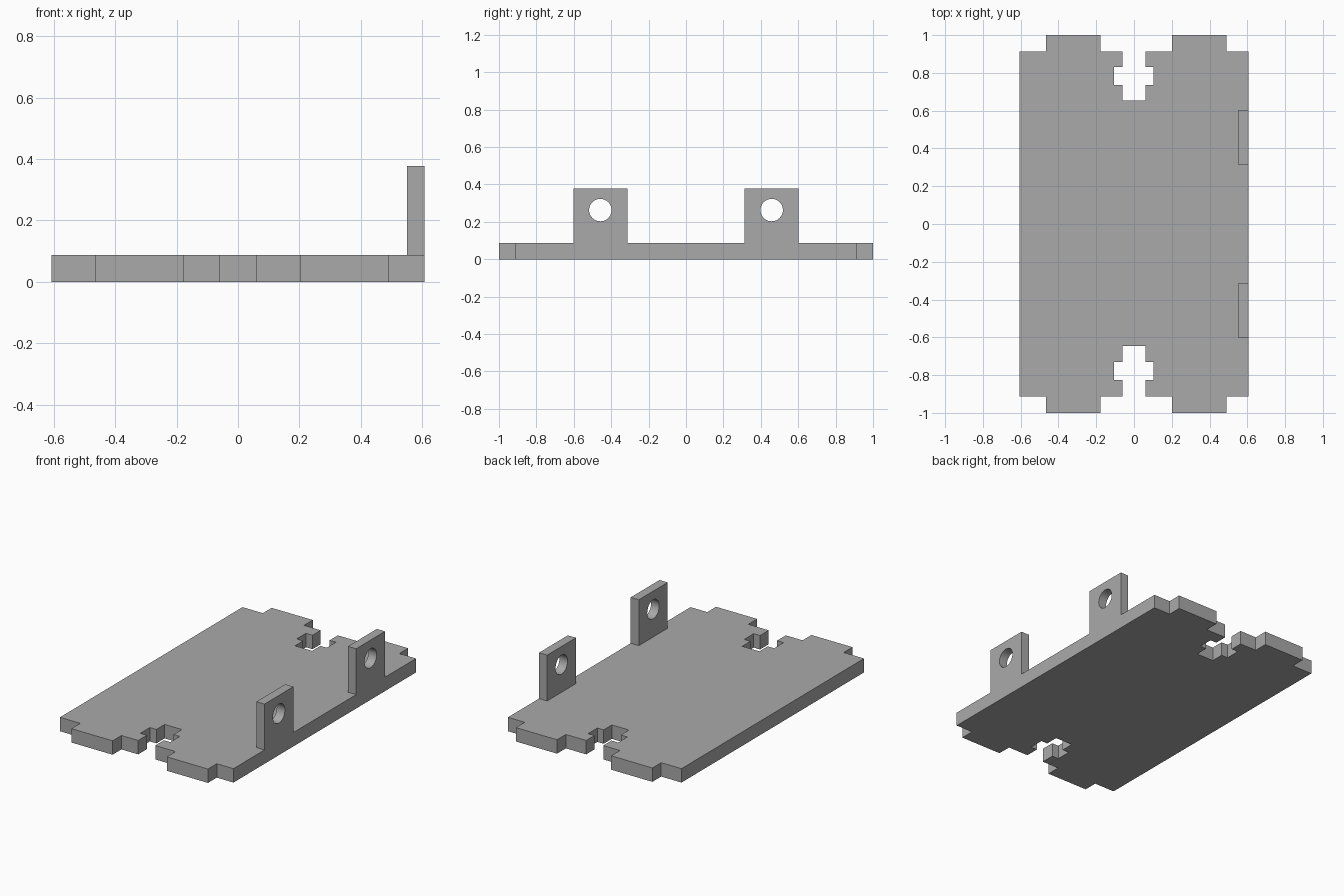
import bpy, bmesh, math
from mathutils import Matrix

if "Cube" in bpy.data.objects:
    bpy.data.objects.remove(bpy.data.objects["Cube"], do_unlink=True)

THICK, TOP = 0.088, 0.378
HALF_W, END = 0.607, 0.912

grey = bpy.data.materials.new("plain grey")
grey.use_nodes = True
colour = (0.4, 0.4, 0.4, 1)
grey.diffuse_color = colour
grey.node_tree.nodes["Principled BSDF"].inputs["Base Color"].default_value = colour


def add_object(name, bm):
    bmesh.ops.recalc_face_normals(bm, faces=bm.faces)
    mesh = bpy.data.meshes.new(name)
    bm.to_mesh(mesh)
    bm.free()
    mesh.materials.append(grey)
    obj = bpy.data.objects.new(name, mesh)
    bpy.context.collection.objects.link(obj)
    return obj


def box(name, x, y, z):
    bm = bmesh.new()
    size = Matrix.Diagonal((x[1] - x[0], y[1] - y[0], z[1] - z[0], 1))
    place = Matrix.Translation((sum(x) / 2, sum(y) / 2, sum(z) / 2))
    bmesh.ops.create_cube(bm, size=1, matrix=place @ size)
    return add_object(name, bm)


def combine(target, tool, operation):
    bpy.context.view_layer.objects.active = target
    mod = target.modifiers.new(operation.lower(), "BOOLEAN")
    mod.operation, mod.object, mod.solver = operation, tool, "EXACT"
    bpy.ops.object.modifier_apply(modifier=mod.name)
    bpy.data.objects.remove(tool, do_unlink=True)


# One end of the outline, from left to right: two tabs around a cross-shaped slot
def end_outline(slot_end, cross_in, cross_out):
    return [(-HALF_W, END), (-0.465, END), (-0.465, 1), (-0.177, 1), (-0.177, END),
            (-0.06, END), (-0.06, cross_out), (-0.106, cross_out), (-0.106, cross_in),
            (-0.06, cross_in), (-0.06, slot_end), (0.06, slot_end), (0.06, cross_in),
            (0.104, cross_in), (0.104, cross_out), (0.06, cross_out), (0.06, END),
            (0.202, END), (0.202, 1), (0.49, 1), (0.49, END), (HALF_W, END)]


# Base plate
back = end_outline(0.655, 0.737, 0.83)
front = [(x, -y) for x, y in reversed(end_outline(0.647, 0.73, 0.825))]
bm = bmesh.new()
base = bm.faces.new([bm.verts.new((x, y, 0)) for x, y in back + front])
raised = bmesh.ops.extrude_face_region(bm, geom=[base], use_keep_orig=True)["geom"]
bmesh.ops.translate(bm, vec=(0, 0, THICK),
                    verts=[v for v in raised if isinstance(v, bmesh.types.BMVert)])
plate = add_object("mounting_plate", bm)

# Upright lugs on the left edge, each with a round hole
for side in (-1, 1):
    centre = side * 0.458
    lug = box("lug", (0.55, HALF_W), (centre - 0.144, centre + 0.144), (0, TOP))
    bm = bmesh.new()
    bmesh.ops.create_cone(bm, cap_ends=True, segments=40, radius1=0.06, radius2=0.06, depth=0.3,
                          matrix=Matrix.Translation((0.58, centre, 0.263))
                          @ Matrix.Rotation(math.pi / 2, 4, "Y"))
    combine(lug, add_object("hole_cutter", bm), "DIFFERENCE")
    combine(plate, lug, "UNION")

# Merge coplanar faces and smooth only the hole walls
bm = bmesh.new()
bm.from_mesh(plate.data)
bmesh.ops.remove_doubles(bm, verts=bm.verts, dist=0.0001)
bmesh.ops.dissolve_limit(bm, angle_limit=math.radians(1), verts=bm.verts, edges=bm.edges)
bm.to_mesh(plate.data)
bm.free()
plate.select_set(True)
bpy.context.view_layer.objects.active = plate
bpy.ops.object.shade_smooth_by_angle(angle=math.radians(30))
